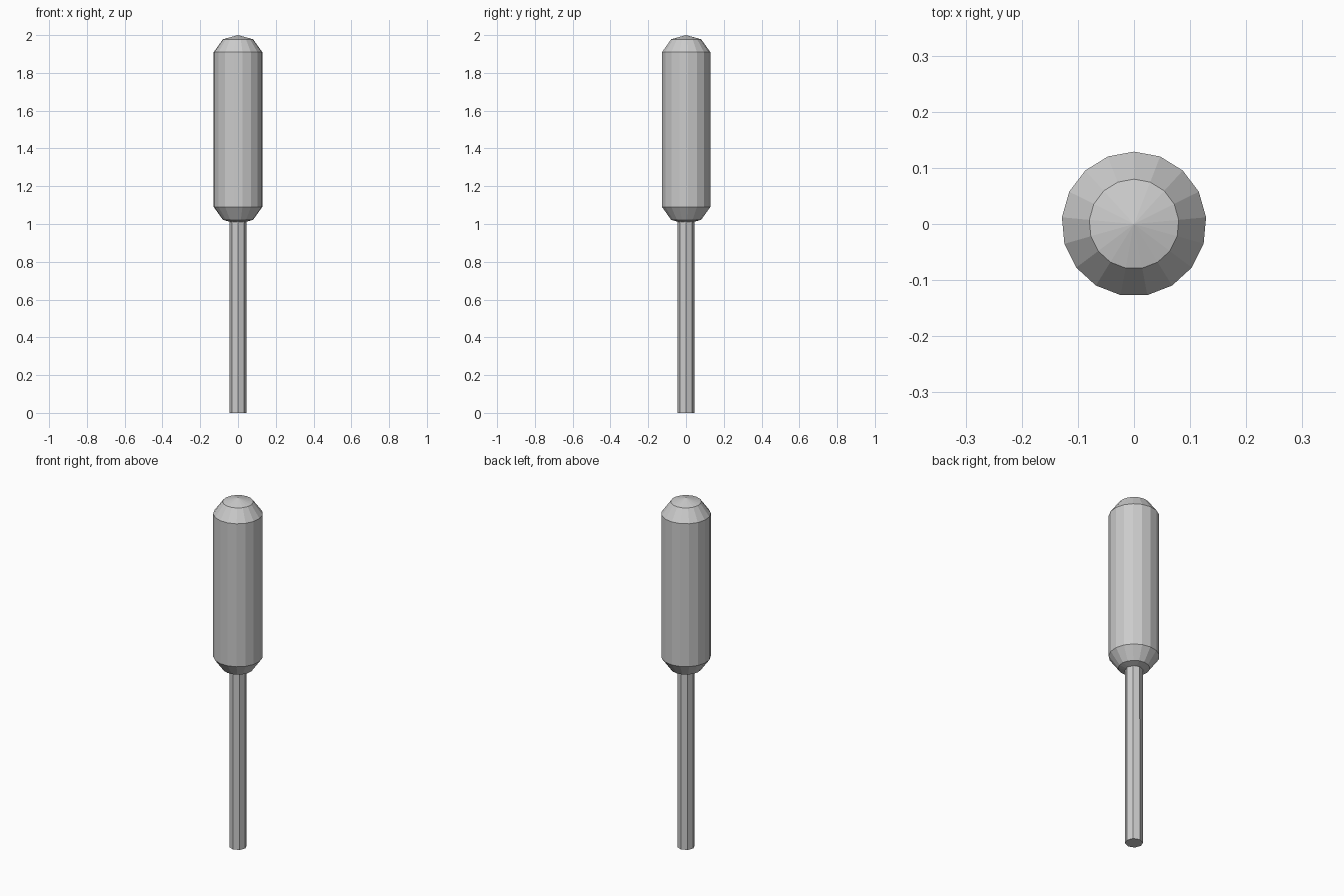
import bpy, bmesh, math

if "Cube" in bpy.data.objects:
    bpy.data.objects.remove(bpy.data.objects["Cube"])


def lathe(name, profile, sides):
    """Spin (radius, z) points around z; radius 0 makes a pole, open ends are capped."""
    bm = bmesh.new()
    rings = []
    for r, z in profile:
        if r == 0:
            rings.append([bm.verts.new((0, 0, z))])
        else:
            angles = [math.tau * i / sides for i in range(sides)]
            rings.append([bm.verts.new((r * math.sin(a), r * math.cos(a), z)) for a in angles])
    for low, high in zip(rings, rings[1:]):
        for i in range(sides):
            j = (i + 1) % sides
            if len(low) == 1:
                bm.faces.new((low[0], high[j], high[i]))
            elif len(high) == 1:
                bm.faces.new((low[i], low[j], high[0]))
            else:
                bm.faces.new((low[i], low[j], high[j], high[i]))
    for ring in (rings[0], rings[-1]):
        if len(ring) > 1:
            bm.faces.new(ring)
    bmesh.ops.recalc_face_normals(bm, faces=bm.faces)
    mesh = bpy.data.meshes.new(name)
    bm.to_mesh(mesh)
    bm.free()
    obj = bpy.data.objects.new(name, mesh)
    bpy.context.collection.objects.link(obj)
    return obj


# Thin eight-sided stem
lathe("stem", [(0.046, 0), (0.045, 1.02)], 8)

# Seventeen-sided head with chamfered, pointed ends
lathe("head", [(0, 1.0), (0.08, 1.022), (0.129, 1.09),
               (0.129, 1.91), (0.08, 1.978), (0, 2.0)], 17)
